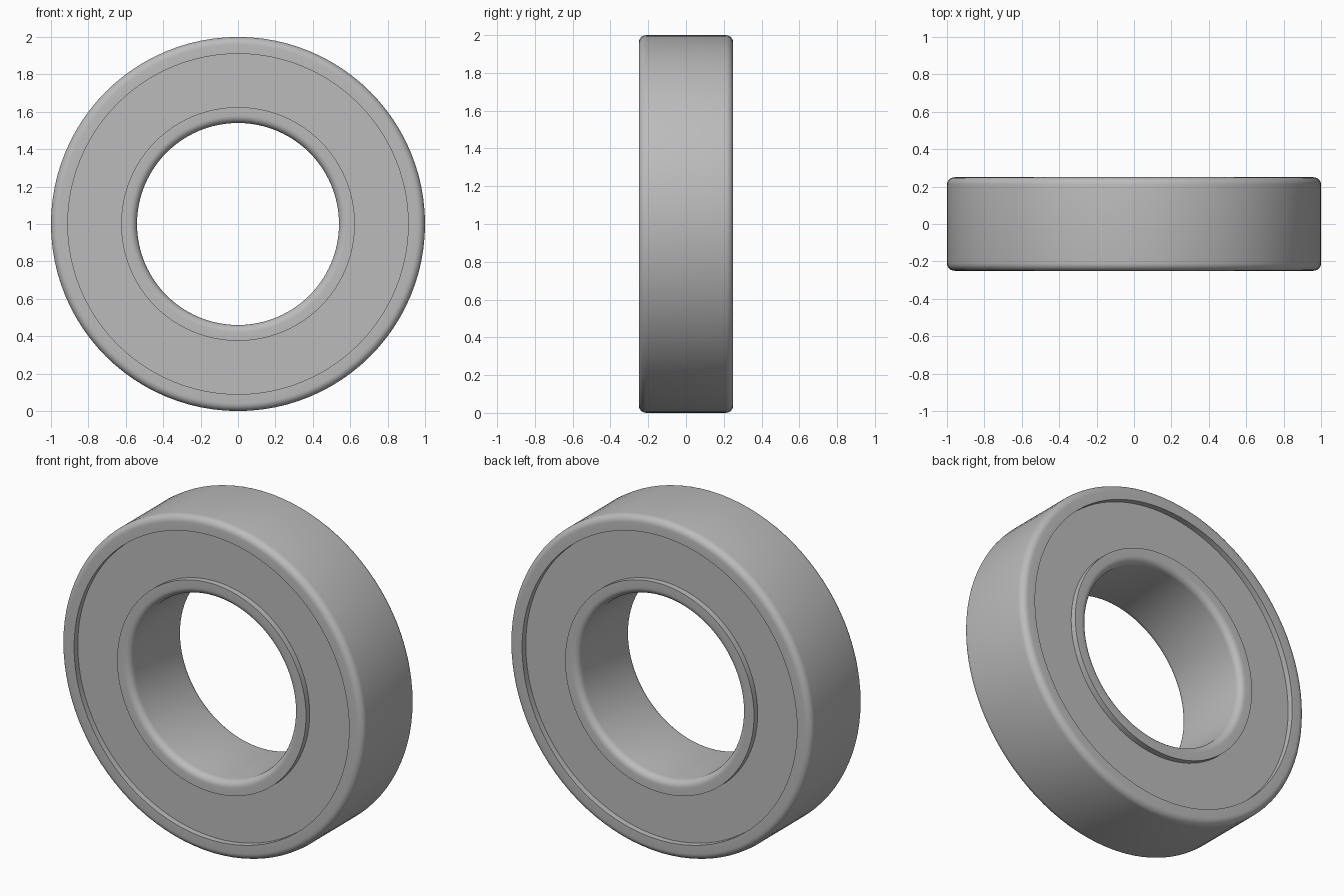
import bpy, bmesh, math
from mathutils import Matrix, Vector

cube = bpy.data.objects.get("Cube")
if cube:
    bpy.data.objects.remove(cube, do_unlink=True)

SEGMENTS = 96
HALF = 0.25      # half the width of the bearing
FILLET = 0.04    # rounding of the bore and outer rim
RECESS = 0.035   # depth of the shields below the ring faces

steel = bpy.data.materials.new("steel_grey")
steel.use_nodes = True
GREY = (0.5, 0.5, 0.5, 1)
steel.diffuse_color = GREY
steel.node_tree.nodes["Principled BSDF"].inputs["Base Color"].default_value = GREY


def lathe(name, profile):
    """Spin a closed (radius, y) profile around the y axis."""
    bm = bmesh.new()
    verts = [bm.verts.new((r, y, 0)) for r, y in profile]
    edges = [bm.edges.new((v, verts[i - 1])) for i, v in enumerate(verts)]
    bmesh.ops.spin(bm, geom=verts + edges, cent=(0, 0, 0), axis=(0, 1, 0),
                   angle=math.tau, steps=SEGMENTS, use_duplicate=False)
    bmesh.ops.remove_doubles(bm, verts=bm.verts, dist=0.0001)
    bmesh.ops.recalc_face_normals(bm, faces=bm.faces)
    bmesh.ops.translate(bm, verts=bm.verts, vec=(0, 0, 1))
    mesh = bpy.data.meshes.new(name)
    bm.to_mesh(mesh)
    bm.free()
    mesh.materials.append(steel)
    obj = bpy.data.objects.new(name, mesh)
    bpy.context.collection.objects.link(obj)
    bpy.ops.object.select_all(action='DESELECT')
    obj.select_set(True)
    bpy.context.view_layer.objects.active = obj
    bpy.ops.object.shade_smooth_by_angle(angle=math.radians(30))
    return obj


def race(name, rounded, plain):
    """Ring with filleted corners at one radius and sharp ones at the other."""
    inward = math.copysign(1, plain - rounded)
    front = []
    for i in range(7):
        a = i / 6 * math.pi / 2
        front.append((rounded + inward * FILLET * (1 - math.cos(a)),
                      -HALF + FILLET * (1 - math.sin(a))))
    front.append((plain, -HALF))
    back = [(r, -y) for r, y in reversed(front)]
    return lathe(name, front + back)


# Inner and outer rings
race("outer_ring", 1.0, 0.91)
race("inner_ring", 0.54, 0.625)

# Recessed shields closing the gap on both sides
for name, side in (("front_shield", -1), ("back_shield", 1)):
    face, rear = side * (HALF - RECESS), side * (HALF - RECESS - 0.03)
    lathe(name, [(0.62, face), (0.915, face), (0.915, rear), (0.62, rear)])
